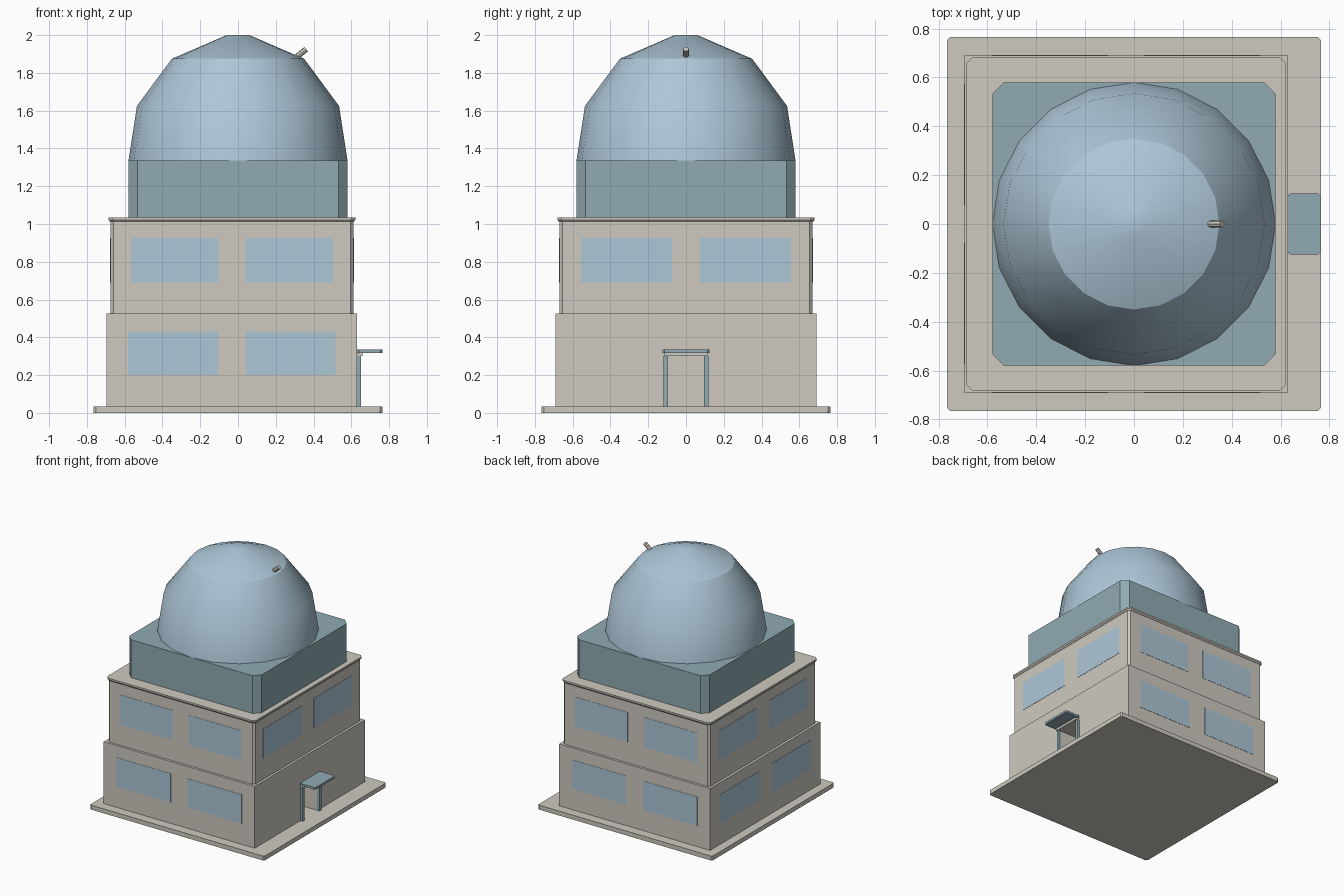
import bpy, bmesh, math
from mathutils import Vector

cube = bpy.data.objects.get("Cube")
if cube:
    bpy.data.objects.remove(cube, do_unlink=True)


def material(name, rgb):
    mat = bpy.data.materials.new(name)
    mat.use_nodes = True
    mat.diffuse_color = (*rgb, 1)
    bsdf = next(n for n in mat.node_tree.nodes if n.type == 'BSDF_PRINCIPLED')
    bsdf.inputs["Base Color"].default_value = (*rgb, 1)
    return mat


STONE = material("warm_stone", (0.62, 0.59, 0.53))
TEAL = material("grey_teal", (0.28, 0.41, 0.45))
BLUE = material("pale_blue", (0.42, 0.57, 0.68))


def finish(name, bm, mat):
    bmesh.ops.recalc_face_normals(bm, faces=bm.faces)
    mesh = bpy.data.meshes.new(name)
    bm.to_mesh(mesh)
    bm.free()
    mesh.materials.append(mat)
    obj = bpy.data.objects.new(name, mesh)
    bpy.context.collection.objects.link(obj)
    return obj


def loft(name, rings, mat):
    """Skin a stack of matching point loops and cap both ends."""
    bm = bmesh.new()
    loops = [[bm.verts.new(p) for p in ring] for ring in rings]
    n = len(loops[0])
    for a, b in zip(loops, loops[1:]):
        for i in range(n):
            j = (i + 1) % n
            bm.faces.new((a[i], a[j], b[j], b[i]))
    bm.faces.new(loops[0])
    bm.faces.new(loops[-1])
    return finish(name, bm, mat)


def rect(x0, x1, y0, y1, z, c=0):
    """Rectangle at height z with corners cut by c."""
    if c == 0:
        return [(x0, y0, z), (x1, y0, z), (x1, y1, z), (x0, y1, z)]
    return [(x0 + c, y0, z), (x1 - c, y0, z), (x1, y0 + c, z), (x1, y1 - c, z),
            (x1 - c, y1, z), (x0 + c, y1, z), (x0, y1 - c, z), (x0, y0 + c, z)]


def block(name, x0, x1, y0, y1, z0, z1, mat, c=0):
    return loft(name, [rect(x0, x1, y0, y1, z, c) for z in (z0, z1)], mat)


# Ground slab and lower storey
block("ground_slab", -0.765, 0.765, -0.765, 0.765, 0, 0.035, STONE, 0.012)
lower = block("lower_storey", -0.695, 0.63, -0.69, 0.69, 0.03, 0.525, STONE)

# Doorway recess cut into the lower storey
cutter = block("doorway_cutter", 0.2, 0.8, -0.095, 0.095, 0, 0.30, STONE)
cutter.hide_render = True
cut = lower.modifiers.new("doorway", 'BOOLEAN')
cut.operation = 'DIFFERENCE'
cut.solver = 'EXACT'
cut.object = cutter
bpy.context.view_layer.objects.active = lower
bpy.ops.object.modifier_apply(modifier=cut.name)
bpy.data.objects.remove(cutter, do_unlink=True)

# Upper storey with a flared roof rim
block("upper_storey", -0.675, 0.611, -0.671, 0.671, 0.525, 1.02, STONE, 0.016)
loft("roof_rim", [rect(-0.677, 0.613, -0.673, 0.673, 1.012, 0.018),
                  rect(-0.685, 0.621, -0.681, 0.681, 1.022, 0.022),
                  rect(-0.685, 0.621, -0.681, 0.681, 1.035, 0.022)], STONE)

# Dome base
block("dome_base", -0.58, 0.58, -0.58, 0.58, 1.03, 1.335, TEAL, 0.048)

# Faceted dome, smooth shaded with one crease below the cap
SIDES = 20
rings = []
for r, z in [(0.58, 1.335), (0.535, 1.625), (0.35, 1.875), (0.06, 2.0)]:
    rings.append([(r * math.cos(math.tau * i / SIDES),
                   r * math.sin(math.tau * i / SIDES), z) for i in range(SIDES)])
dome = loft("dome", rings, BLUE)
bpy.ops.object.select_all(action='DESELECT')
dome.select_set(True)
bpy.context.view_layer.objects.active = dome
bpy.ops.object.shade_smooth_by_angle(angle=math.radians(29))

# Telescope barrel poking out of the dome
start, end = Vector((0.305, 0, 1.88)), Vector((0.361, 0, 1.926))
axis = (end - start).normalized()
side = Vector((0, 1, 0))
up = axis.cross(side)
loft("telescope", [[p + 0.015 * (side * math.cos(a) + up * math.sin(a))
                    for a in (math.tau * i / 8 for i in range(8))]
                   for p in (start, end)], STONE)

# Entrance canopy, lintel and posts
block("canopy", 0.63, 0.765, -0.125, 0.125, 0.318, 0.335, TEAL, 0.01)
block("lintel", 0.625, 0.66, -0.115, 0.115, 0.30, 0.318, STONE)
for label, s in (("front", -1), ("back", 1)):
    ys = sorted((s * 0.095, s * 0.118))
    block(label + "_post", 0.625, 0.65, *ys, 0.03, 0.30, TEAL)

# Window plates, two per wall and storey, none beside the entrance
T = 0.002
storeys = [("lower", -0.695, 0.63, 0.69, 0.20, 0.43),
           ("upper", -0.675, 0.611, 0.671, 0.69, 0.925)]
for label, x0, x1, y1, z0, z1 in storeys:
    mid, half = (x0 + x1) / 2, (x1 - x0) / 2
    for s in (-1, 1):
        near, far = sorted((s * 0.112, s * 0.83))
        for wall, y in (("front", -y1), ("back", y1)):
            block(f"{label}_{wall}_window", mid + near * half, mid + far * half,
                  y - T, y + T, z0, z1, BLUE)
        for wall, x in (("right", x0), ("left", x1)):
            if (label, wall) != ("lower", "left"):
                block(f"{label}_{wall}_window", x - T, x + T,
                      near * y1, far * y1, z0, z1, BLUE)
